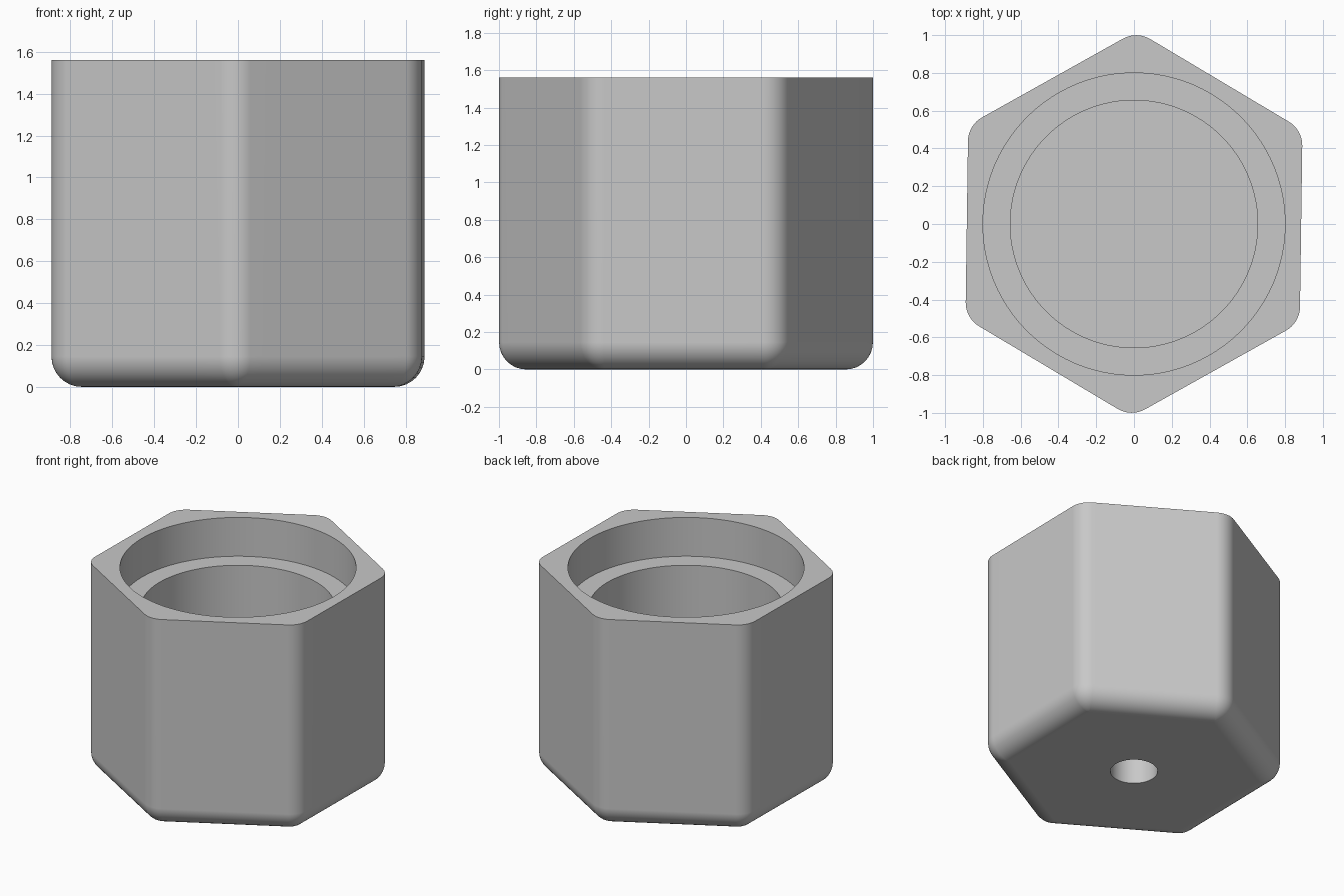
import bpy
import bmesh
from math import cos, sin, pi, radians

old = bpy.data.objects.get("Cube")
if old:
    bpy.data.objects.remove(old, do_unlink=True)

HEIGHT = 1.56
APOTHEM = 0.885        # centre to flat
FILLET = 0.145         # corner and bottom edge radius
TWIST = radians(-0.8)  # slight turn of the hexagon
ARC, FLAT = 8, 7       # arc steps per corner, extra points per flat
COUNT = 6 * (ARC + 1 + FLAT)


def hexagon(inset, z):
    """Rounded hexagon outline, shrunk inwards by inset."""
    radius = max(FILLET - inset, 0)
    centre = (APOTHEM - FILLET) / cos(pi / 6)
    corners = []
    for k in range(6):
        mid = k * pi / 3 + pi / 6 + TWIST
        arc = []
        for i in range(ARC + 1):
            a = mid - pi / 6 + i * pi / 3 / ARC
            arc.append((centre * cos(mid) + radius * cos(a),
                        centre * sin(mid) + radius * sin(a)))
        corners.append(arc)
    points = []
    for k, arc in enumerate(corners):
        points += arc
        (x0, y0), (x1, y1) = arc[-1], corners[(k + 1) % 6][0]
        for i in range(1, FLAT + 1):
            t = i / (FLAT + 1)
            points.append((x0 + (x1 - x0) * t, y0 + (y1 - y0) * t))
    return [(x, y, z) for x, y in points]


def circle(radius, z):
    """Circle whose points line up with the hexagon outline."""
    start = pi / 6 + TWIST - ARC / 2 * 2 * pi / COUNT
    return [(radius * cos(start + i * 2 * pi / COUNT),
             radius * sin(start + i * 2 * pi / COUNT), z) for i in range(COUNT)]


# Outlines in order: bottom hole, rounded base, sides, stepped bore
outlines = [circle(0.16, 0.25), circle(0.16, 0)]
for i in range(ARC + 1):
    a = i / ARC * pi / 2
    outlines.append(hexagon(FILLET * (1 - sin(a)), FILLET * (1 - cos(a))))
outlines.append(hexagon(0, HEIGHT))
for radius, z in ((0.80, HEIGHT), (0.80, 1.27), (0.655, 1.27), (0.655, 0.4)):
    outlines.append(circle(radius, z))

# Loft the outlines into one closed body
bm = bmesh.new()
rings = [[bm.verts.new(p) for p in outline] for outline in outlines]
for low, high in zip(rings, rings[1:]):
    for i in range(COUNT):
        j = (i + 1) % COUNT
        bm.faces.new((low[i], low[j], high[j], high[i]))
bm.faces.new(rings[0])
bm.faces.new(rings[-1])
bmesh.ops.remove_doubles(bm, verts=bm.verts, dist=0.0001)
bmesh.ops.recalc_face_normals(bm, faces=bm.faces)

mesh = bpy.data.meshes.new("hexagonal_cap")
bm.to_mesh(mesh)
bm.free()
cap = bpy.data.objects.new("hexagonal_cap", mesh)
bpy.context.collection.objects.link(cap)

# Plain grey material
grey = bpy.data.materials.new("light grey")
grey.use_nodes = True
colour = (0.58, 0.58, 0.58, 1)
grey.diffuse_color = colour
grey.node_tree.nodes["Principled BSDF"].inputs["Base Color"].default_value = colour
mesh.materials.append(grey)

# Smooth fillets and bores, crisp rims, truly flat flats
bpy.ops.object.select_all(action='DESELECT')
cap.select_set(True)
bpy.context.view_layer.objects.active = cap
bpy.ops.object.shade_smooth_by_angle(angle=radians(35))
weighted = cap.modifiers.new("flat_normals", 'WEIGHTED_NORMAL')
weighted.keep_sharp = True
